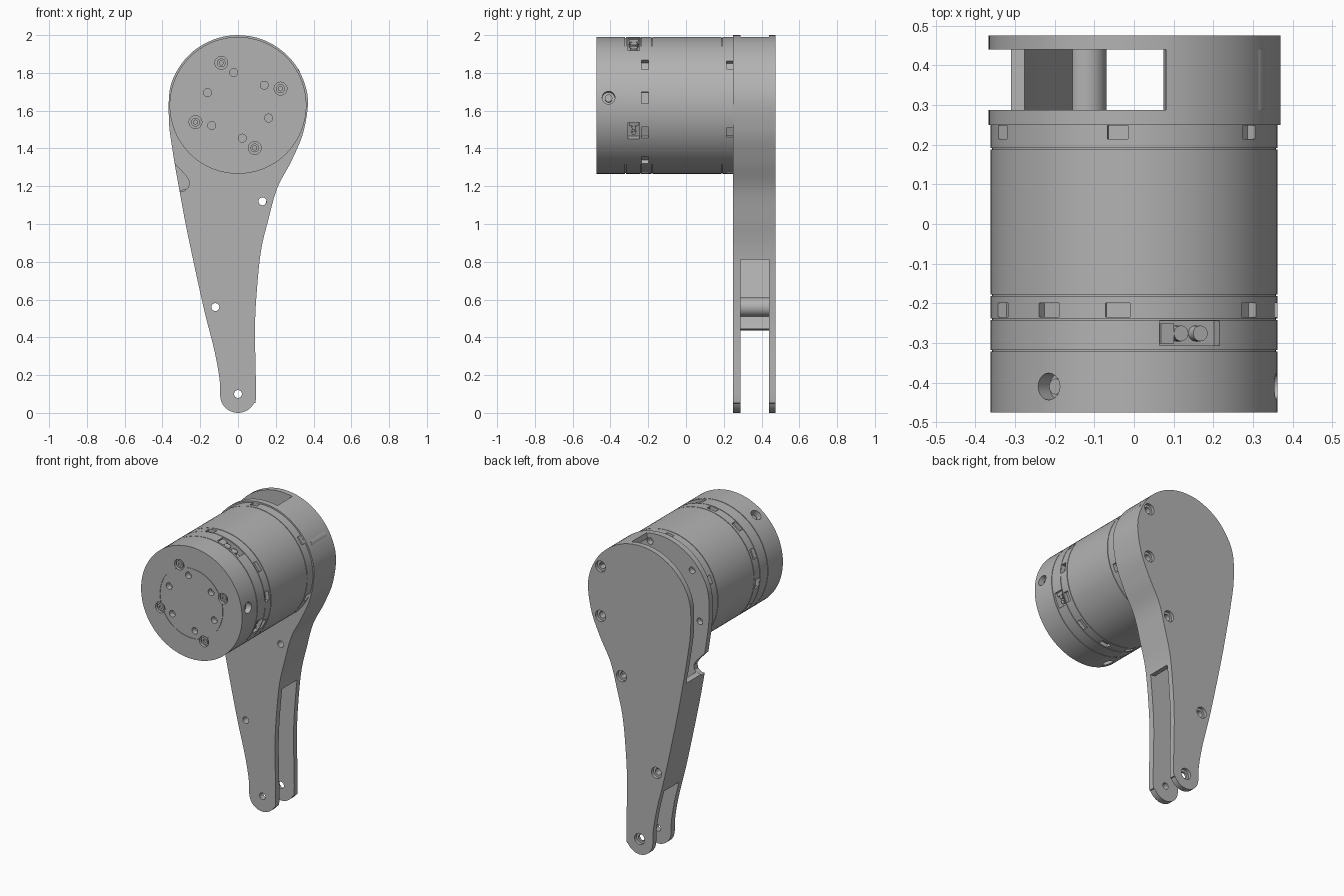
import bpy, bmesh
from math import sin, cos, pi, radians
from mathutils import Matrix, Vector

if "Cube" in bpy.data.objects:
    bpy.data.objects.remove(bpy.data.objects["Cube"])

grey = bpy.data.materials.new("machined_grey")
grey.use_nodes = True
COLOUR = (0.45, 0.45, 0.45, 1)
grey.diffuse_color = COLOUR
grey.node_tree.nodes["Principled BSDF"].inputs["Base Color"].default_value = COLOUR

AXIS_Z, RADIUS = 1.628, 0.362
FRONT_IN, BACK_IN = 0.288, 0.44      # inner faces of the two arm plates
FRONT_OUT, BACK_OUT = 0.25, 0.475
parts = []


def finish(name, bm, keep=True):
    bmesh.ops.recalc_face_normals(bm, faces=bm.faces)
    mesh = bpy.data.meshes.new(name)
    bm.to_mesh(mesh)
    bm.free()
    mesh.materials.append(grey)
    obj = bpy.data.objects.new(name, mesh)
    bpy.context.collection.objects.link(obj)
    if keep:
        parts.append(obj)
    else:
        obj.hide_render = True
    return obj


def prism(bm, pts, y0, y1):
    face = bm.faces.new([bm.verts.new((x, y0, z)) for x, z in pts])
    new = bmesh.ops.extrude_face_region(bm, geom=[face])["geom"]
    verts = [g for g in new if isinstance(g, bmesh.types.BMVert)]
    bmesh.ops.translate(bm, verts=verts, vec=(0, y1 - y0, 0))


def rod(bm, x, z, r, y0, y1, sides=24):
    m = Matrix.Translation((x, (y0 + y1) / 2, z)) @ Matrix.Rotation(pi / 2, 4, 'X')
    bmesh.ops.create_cone(bm, cap_ends=True, segments=sides, radius1=r, radius2=r,
                          depth=y1 - y0, matrix=m)


def radial(deg, y, r, side=0):
    """Frame on the drum: local x tangential, y axial, z outward."""
    return (Matrix.Translation((0, 0, AXIS_Z)) @ Matrix.Rotation(radians(deg), 4, 'Y')
            @ Matrix.Translation((side, y, r)))


def radial_box(bm, deg, y, r, size, side=0):
    bmesh.ops.create_cube(bm, size=1, matrix=radial(deg, y, r, side) @ Matrix.Diagonal((*size, 1)))


def radial_rod(bm, deg, y, r, radius, depth, side=0):
    bmesh.ops.create_cone(bm, cap_ends=True, segments=20, radius1=radius, radius2=radius,
                          depth=depth, matrix=radial(deg, y, r, side))


def cut(target, bm):
    cutter = finish("cutter", bm, keep=False)
    mod = target.modifiers.new("cut", 'BOOLEAN')
    mod.object, mod.operation, mod.solver = cutter, 'DIFFERENCE', 'EXACT'
    graph = bpy.context.evaluated_depsgraph_get()
    mesh = bpy.data.meshes.new_from_object(target.evaluated_get(graph))
    target.modifiers.clear()
    target.data = mesh
    bpy.data.objects.remove(cutter)


def arc(cz, r, a0, a1, step=30):
    return [(r * cos(radians(a)), cz + r * sin(radians(a))) for a in range(a0, a1 + 1, step)]


def smooth_loop(ctrl, steps=8):
    """Closed Catmull-Rom curve through the control points."""
    p, out = [Vector(c) for c in ctrl], []
    n = len(p)
    for i in range(n):
        a, b, c, d = p[i - 1], p[i], p[(i + 1) % n], p[(i + 2) % n]
        for k in range(steps):
            t = k / steps
            out.append(0.5 * (2 * b + (c - a) * t + (2 * a - 5 * b + 4 * c - d) * t ** 2
                              + (3 * b - a - 3 * c + d) * t ** 3))
    return out


# Arm outline: rounded foot, right flank, round head, left flank
outline = smooth_loop(
    arc(0.095, 0.095, 180, 360)
    + [(0.09, 0.44), (0.1, 0.65), (0.122, 0.86), (0.16, 1.02), (0.208, 1.19), (0.286, 1.34)]
    + arc(AXIS_Z, 0.372, -20, 190)
    + [(-0.345, 1.38), (-0.305, 1.15), (-0.265, 0.94), (-0.185, 0.57), (-0.125, 0.33), (-0.098, 0.18)])

# Arm plates
plates = {}
for name, y0, y1 in (("front_plate", FRONT_OUT, FRONT_IN), ("back_plate", BACK_IN, BACK_OUT)):
    bm = bmesh.new()
    prism(bm, outline, y0, y1)
    plates[name] = finish(name, bm)

post_spots = [(0.13, 1.12), (-0.12, 0.56), (0.28, 1.47), (0.28, 1.79)]
screw_spots = post_spots + [(0, 0.1)]
ring_spots = [(0.32 * sin(radians(a)), AXIS_Z + 0.32 * cos(radians(a))) for a in (10, -50, -110)]

# Screw holes, mounting holes and cable notch in the front plate
bm = bmesh.new()
for x, z in screw_spots + ring_spots:
    rod(bm, x, z, 0.021, FRONT_OUT - 0.02, FRONT_IN + 0.02)
prism(bm, [(-0.42, 1.38), (-0.345, 1.33), (-0.275, 1.255), (-0.257, 1.225), (-0.262, 1.195),
           (-0.285, 1.175), (-0.42, 1.16)], FRONT_OUT - 0.02, FRONT_IN + 0.02)
cut(plates["front_plate"], bm)

# Countersunk screw holes in the back plate
for r, y0 in ((0.021, BACK_IN - 0.02), (0.036, BACK_OUT - 0.02)):
    bm = bmesh.new()
    for x, z in screw_spots:
        rod(bm, x, z, r, y0, BACK_OUT + 0.02)
    cut(plates["back_plate"], bm)


# Side walls joining the plates
def wall(name, rule, thick=0.035):
    n = len(outline)
    outer, inner = [], []
    for i, p in enumerate(outline):
        if rule(p):
            t = (outline[(i + 1) % n] - outline[i - 1]).normalized()
            outer.append(p)
            inner.append(p + Vector((-t.y, t.x)) * thick)
    bm = bmesh.new()
    prism(bm, outer + inner[::-1], FRONT_IN, BACK_IN)
    finish(name, bm)


wall("left_wall", lambda p: p.x > 0.07 and p.y > 0.79)
wall("right_wall", lambda p: p.x < 0 and 0.42 < p.y < 1.19)

# Screw posts between the plates
for i, (x, z) in enumerate(post_spots):
    bm = bmesh.new()
    rod(bm, x, z, 0.05, FRONT_IN, BACK_IN)
    post = finish(f"screw_post_{i + 1}", bm)
    bm = bmesh.new()
    rod(bm, x, z, 0.021, FRONT_IN - 0.02, BACK_IN + 0.02)
    cut(post, bm)

# Motor drum: turned profile with hub ring and seam grooves
G = 0.004
profile = [(0, -0.475), (0.223, -0.475), (0.223, -0.472), (0.227, -0.472), (0.227, -0.475),
           (RADIUS, -0.475)]
for y in (-0.32, -0.24, -0.18, 0.19):
    profile += [(RADIUS, y - G / 2), (RADIUS - G, y - G / 2), (RADIUS - G, y + G / 2), (RADIUS, y + G / 2)]
profile += [(RADIUS, FRONT_OUT), (0, FRONT_OUT)]
bm = bmesh.new()
verts = [bm.verts.new((r, y, AXIS_Z)) for r, y in profile]
edges = [bm.edges.new(pair) for pair in zip(verts, verts[1:])]
bmesh.ops.spin(bm, geom=verts + edges, cent=(0, 0, AXIS_Z), axis=(0, 1, 0), angle=2 * pi, steps=96)
bmesh.ops.remove_doubles(bm, verts=bm.verts, dist=0.0003)
drum = finish("motor_drum", bm)


def hub_ring(r, start, count):
    angles = [radians(start + 360 * k / count) for k in range(count)]
    return [(r * cos(a), AXIS_Z + r * sin(a)) for a in angles]


hub_screws = hub_ring(0.242, 21.5, 4)
sockets = [(23.5, 0.165), (112, 0.095)]      # angle and width of the connectors
set_screws = (-36.5, 83.5, 203.5)

# Hub holes, rim slots, connector pockets and radial holes
bm = bmesh.new()
for x, z in hub_ring(0.175, 37.5, 6):
    rod(bm, x, z, 0.021, -0.5, -0.44)
for x, z in hub_screws:
    rod(bm, x, z, 0.034, -0.5, -0.455)
for k in range(6):
    radial_box(bm, -6.5 + 60 * k, 0.232, RADIUS, (0.052, 0.034, 0.05))
for k in range(12):
    if k != 1:
        radial_box(bm, -6.5 + 30 * k, -0.217, RADIUS, (0.062, 0.036, 0.05))
for deg, width in sockets:
    radial_box(bm, deg, -0.276, RADIUS, (width, 0.062, 0.09))
for deg in set_screws:
    radial_rod(bm, deg, -0.41, RADIUS, 0.034, 0.1)
cut(drum, bm)

# Hub screws with hexagonal sockets
bm = bmesh.new()
for x, z in hub_screws:
    rod(bm, x, z, 0.023, -0.47, -0.45)
heads = finish("hub_screws", bm)
bm = bmesh.new()
for x, z in hub_screws:
    rod(bm, x, z, 0.012, -0.49, -0.46, 6)
cut(heads, bm)

# Connector blocks and pins inside the pockets
bm = bmesh.new()
for deg, width in sockets:
    radial_box(bm, deg, -0.276, 0.328, (width * 0.22, 0.05, 0.04), -width * 0.36)
    for side in (-0.13, 0.19):
        radial_rod(bm, deg, -0.276, 0.328, width * 0.12, 0.04, width * side)
finish("connector_pins", bm)

# Set screws seated in the radial holes
bm = bmesh.new()
for deg in set_screws:
    radial_rod(bm, deg, -0.41, 0.318, 0.02, 0.03)
finish("set_screws", bm)

# Smooth shading with sharp edges kept
bpy.ops.object.select_all(action='DESELECT')
for obj in parts:
    obj.select_set(True)
bpy.context.view_layer.objects.active = drum
bpy.ops.object.shade_smooth_by_angle(angle=radians(30))
